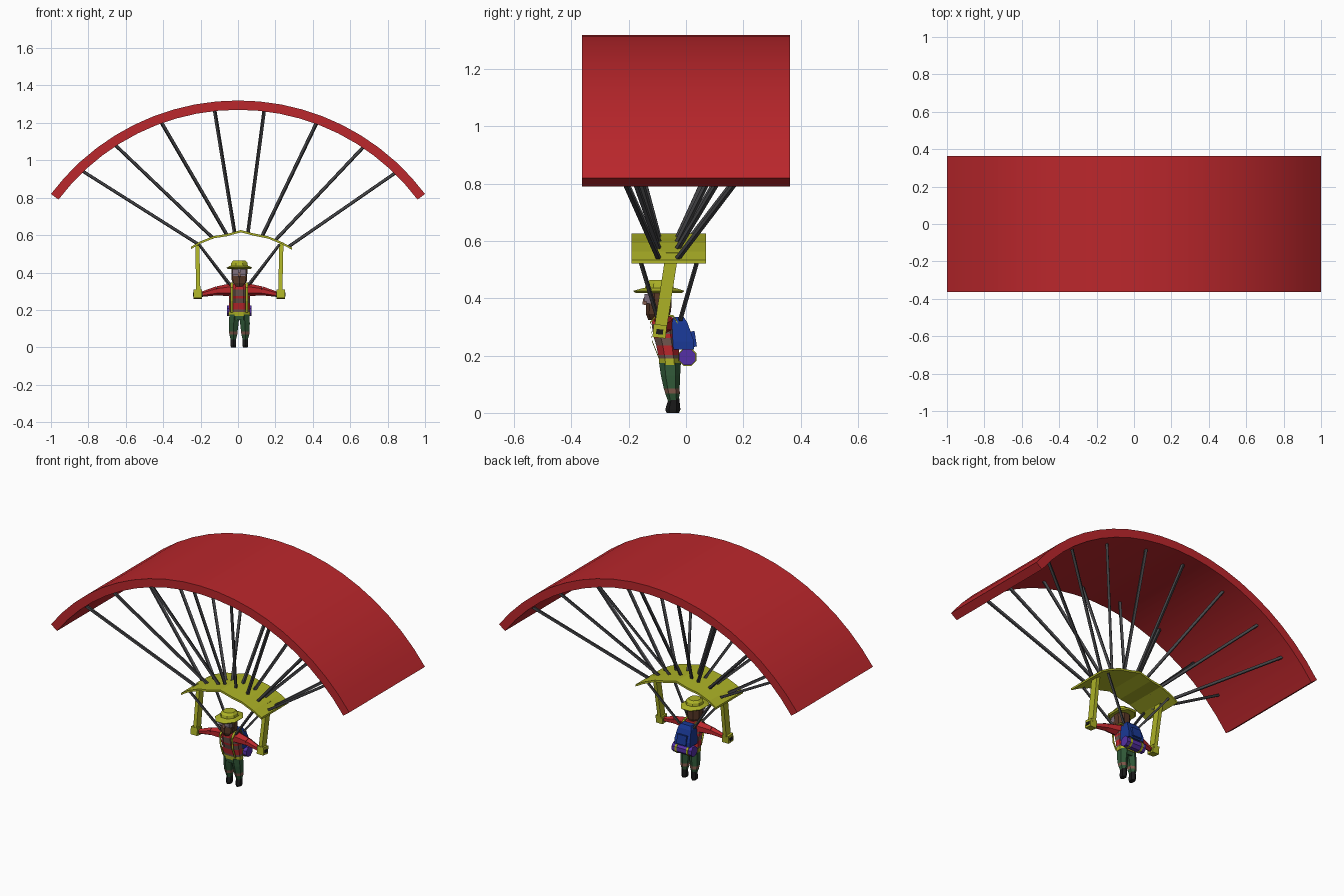
import bpy, bmesh, math
from mathutils import Vector

if "Cube" in bpy.data.objects:
    bpy.data.objects.remove(bpy.data.objects["Cube"])

PALETTE = {"red": (.50, .02, .025), "yellow": (.42, .45, .02), "cord": (.06, .06, .065),
           "green": (.03, .10, .04), "brown": (.10, .04, .02), "vest": (.16, .09, .075),
           "blue": (.01, .04, .30), "purple": (.09, .03, .38), "black": (.01, .01, .01),
           "face": (.20, .15, .19), "patch": (.22, .10, .07)}
MATS = {}
for key, c in PALETTE.items():
    MATS[key] = bpy.data.materials.new(key)
    MATS[key].diffuse_color = (*c, 1)


def finish(name, bm, colors):
    bmesh.ops.recalc_face_normals(bm, faces=bm.faces)
    me = bpy.data.meshes.new(name)
    bm.to_mesh(me)
    bm.free()
    for c in colors:
        me.materials.append(MATS[c])
    ob = bpy.data.objects.new(name, me)
    bpy.context.collection.objects.link(ob)
    return ob


def skin(name, rings, colors):
    """Bridge equal-length rings of points; one colour per band."""
    bm = bmesh.new()
    vs = [[bm.verts.new(p) for p in r] for r in rings]
    n = len(vs[0])
    for i in range(len(vs) - 1):
        for j in range(n):
            f = bm.faces.new((vs[i][j], vs[i][(j + 1) % n], vs[i + 1][(j + 1) % n], vs[i + 1][j]))
            f.material_index = i % len(colors)
    bm.faces.new(vs[0])
    bm.faces.new(vs[-1]).material_index = (len(vs) - 2) % len(colors)
    return finish(name, bm, colors)


def loft(name, secs, colors, n=8):
    """Stack of upright sections: (z, centre x, centre y, half width, half depth)."""
    k = 1 / math.cos(math.pi / n)
    rings = [[(cx + rx * k * math.cos((j + .5) * math.tau / n),
               cy + ry * k * math.sin((j + .5) * math.tau / n), z) for j in range(n)]
             for z, cx, cy, rx, ry in secs]
    return skin(name, rings, colors)


def rod(name, a, b, ra, rb, color, n=4):
    a, b = Vector(a), Vector(b)
    q = (b - a).to_track_quat('Z', 'Y')
    rings = [[p + q @ Vector((r * math.cos((j + .5) * math.tau / n),
                              r * math.sin((j + .5) * math.tau / n), 0)) for j in range(n)]
             for p, r in ((a, ra), (b, rb))]
    return skin(name, rings, [color])


def box(name, c, size, color, tilt=0):
    bm = bmesh.new()
    bmesh.ops.create_cube(bm, size=1)
    bmesh.ops.scale(bm, vec=size, verts=bm.verts)
    ob = finish(name, bm, [color])
    ob.location = c
    ob.rotation_euler.x = tilt
    return ob


def sheet(name, profile, thick, y0, y1, color):
    """Curved slab from (outer x,z / inner x,z) pairs, swept in y."""
    rings = [[(ox, y0, oz), (ox, y1, oz), (ix, y1, iz), (ix, y0, iz)] for ox, oz, ix, iz in profile]
    return skin(name, rings, [color])


# Main canopy: arc slab
R, T, ZC, HALF, SEG = 1.25, .05, .07, math.asin(.8), 20
prof = []
for i in range(SEG + 1):
    a = -HALF + 2 * HALF * i / SEG
    s, c = math.sin(a), math.cos(a)
    prof.append((R * s, ZC + R * c, (R - T) * s, ZC + (R - T) * c))
canopy = sheet("canopy", prof, T, -.3625, .3625, "red")
bpy.context.view_layer.objects.active = canopy
canopy.select_set(True)
bpy.ops.object.shade_smooth_by_angle(angle=math.radians(30))
canopy.select_set(False)

# Small yellow spreader wing
pts = [(-.25, .538), (-.205, .565), (-.13, .595), (-.06, .606), (.015, .627),
       (.085, .609), (.16, .594), (.235, .563), (.29, .533)]
sheet("spreader_wing", [(x, z, x, z - .012) for x, z in pts], 0, -.19, .07, "yellow")

# Suspension cords: front and back rows
tops = [-.83, -.655, -.41, -.125, .14, .42, .67, .84]
feet = [(-.21, .55), (-.135, .585), (-.06, .602), (-.018, .612), (.053, .612),
        (.13, .596), (.2, .573), (.27, .538)]
for x, (fx, fz) in zip(tops, feet):
    z = ZC + math.sqrt((R - T) ** 2 - x * x) + .005
    for row, ty, by in (("front", -.27, -.095), ("back", .27, -.03)):
        rod("cord_" + row, (x, ty, z), (fx, by, fz), .010, .010, "cord")

CX = .007  # figure's middle
for s in (-1, 1):
    # Harness cords, posts and grips
    rod("harness_cord_front", (CX + s * .215, -.165, .55), (CX + s * .048, -.10, .335), .008, .008, "cord")
    rod("harness_cord_back", (CX + s * .215, .045, .55), (CX + s * .048, -.02, .325), .008, .008, "cord")
    hx = CX + s * .222
    rings = [[(hx + dx + s * o, y + dy, z) for dx, dy in ((-.011, -.022), (.011, -.022), (.011, .022), (-.011, .022))]
             for o, y, z in ((-.003, -.09, .29), (.003, -.048, .56))]
    skin("control_post", rings, ["yellow"])
    box("control_grip", (hx, -.092, .285), (.044, .046, .046), "yellow", -.1)
    box("grip_core", (hx, -.092, .283), (.052, .024, .018), "black", -.1)
    # Arms and hands
    rod("upper_arm", (CX + s * .035, -.078, .308), (CX + s * .12, -.085, .302), .036, .024, "red", 6)
    rod("forearm", (CX + s * .12, -.085, .302), (CX + s * .20, -.092, .284), .024, .014, "red", 6)
    rod("hand", (CX + s * .195, -.092, .284), (CX + s * .228, -.092, .283), .015, .015, "brown", 6)
    # Legs: boot, trousers, knee patch
    lx = CX + s * .032
    loft("leg", [(.042, lx, -.045, .014, .016), (.068, lx, -.047, .021, .022), (.086, lx, -.050, .023, .024),
                 (.13, lx - s * .002, -.054, .026, .029), (.175, lx - s * .006, -.056, .027, .033)],
         ["green", "patch", "green", "green"], 6)
    loft("boot", [(0, lx, -.046, .013, .019), (.012, lx, -.046, .015, .023), (.05, lx, -.042, .015, .016)], ["black"], 6)
    # Pack straps over the chest
    rings = [[(CX + s * .040 + dx, y, z + dz) for dx, dz in ((-.006, -.003), (.006, -.003), (.006, .004), (-.006, .004))]
             for y, z in ((-.094, .19), (-.118, .25), (-.125, .315), (-.10, .342), (-.045, .338), (-.03, .315))]
    skin("pack_strap", rings, ["yellow"])
    # Goggle lenses
    box("goggle_lens", (CX + s * .02, -.139, .402), (.032, .014, .026), "face", -.12)

# Hips and striped torso
loft("hips", [(.145, CX, -.056, .048, .031), (.172, CX, -.056, .052, .034)], ["green"])
loft("torso", [(.168, CX, -.056, .057, .037), (.190, CX, -.058, .057, .037), (.202, CX, -.060, .056, .037),
               (.236, CX, -.065, .056, .039), (.262, CX, -.070, .056, .042), (.275, CX, -.072, .056, .043),
               (.310, CX, -.078, .055, .042), (.340, CX, -.083, .043, .032)],
     ["yellow", "vest", "red", "vest", "red", "vest", "red"])

# Head, beard, nose
loft("head", [(.33, CX, -.088, .026, .026), (.355, CX, -.090, .040, .038),
              (.40, CX, -.092, .043, .042), (.435, CX, -.092, .042, .042)], ["brown"])
loft("beard", [(.325, CX, -.118, .016, .012), (.345, CX, -.117, .032, .020), (.382, CX, -.115, .038, .022)], ["brown"], 6)
box("face", (CX, -.125, .402), (.072, .022, .042), "face", -.12)
box("nose", (CX, -.142, .388), (.014, .018, .022), "patch", -.12)

# Hat: brim and crown, slightly tipped
loft("hat_brim", [(.418, CX, -.095, .060, .080), (.426, CX, -.095, .068, .090), (.436, CX, -.093, .050, .056)], ["yellow"])
loft("hat_crown", [(.430, CX, -.093, .047, .052), (.452, CX, -.093, .043, .047), (.464, CX, -.093, .032, .034)], ["yellow"])

# Backpack with flap and pocket
loft("backpack", [(.222, CX, -.008, .052, .036), (.25, CX, -.009, .052, .037),
                  (.315, CX, -.022, .044, .027), (.335, CX, -.026, .034, .018)], ["blue"], 4)
box("pack_pocket", (CX, .027, .258), (.062, .014, .055), "blue", .15)

# Bedroll with end caps and tie bands
rod("bedroll", (CX - .066, .005, .195), (CX + .066, .005, .195), .031, .031, "purple", 8)
for x in (-.038, .038):
    rod("bedroll_band", (CX + x - .006, .005, .195), (CX + x + .006, .005, .195), .034, .034, "yellow", 8)

for m in bpy.data.materials:
    if m.users and not m.is_grease_pencil:
        m.use_nodes = True
        m.node_tree.nodes["Principled BSDF"].inputs["Base Color"].default_value = m.diffuse_color
